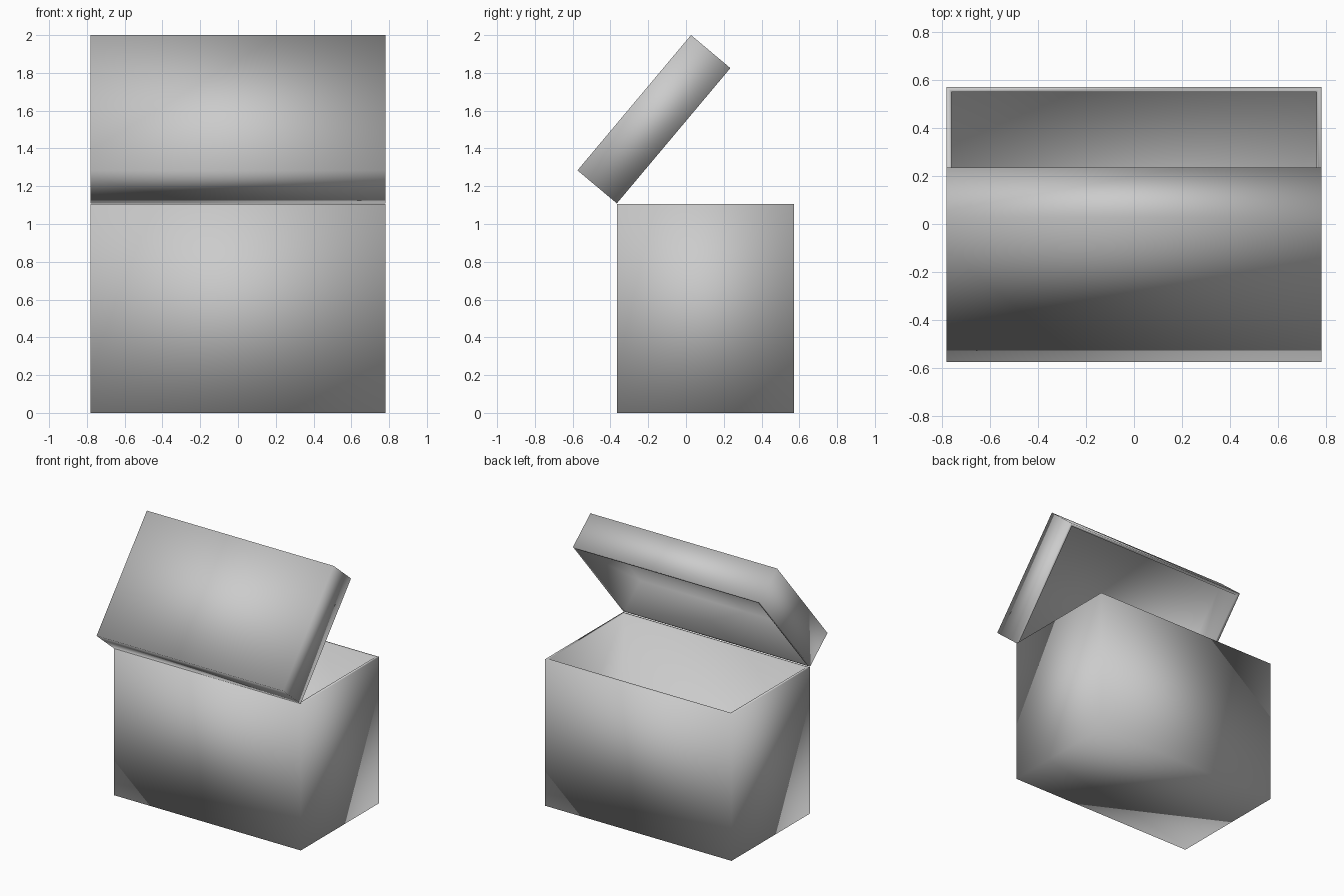
import bpy, bmesh, math

cube = bpy.data.objects.get("Cube")
if cube:
    bpy.data.objects.remove(cube, do_unlink=True)

# Single plain grey for the whole box
grey = bpy.data.materials.new("plain_grey")
grey.use_nodes = True
colour = (0.6, 0.6, 0.6, 1)
grey.diffuse_color = colour
grey.node_tree.nodes["Principled BSDF"].inputs["Base Color"].default_value = colour

WIDTH, DEPTH, WALL = 1.56, 0.935, 0.029


def tray(name, height, location, tilt=0):
    """Open-topped hollow box standing on its origin."""
    bm = bmesh.new()
    bmesh.ops.create_cube(bm, size=1)
    for v in bm.verts:
        v.co.x *= WIDTH
        v.co.y *= DEPTH
        v.co.z = (v.co.z + 0.5) * height
    bm.normal_update()
    top = max(bm.faces, key=lambda f: f.calc_center_median().z)
    # rim, then the cavity pushed down to the floor
    bmesh.ops.inset_region(bm, faces=[top], thickness=WALL)
    cavity = bmesh.ops.extrude_face_region(bm, geom=[top])["geom"]
    floor = [g for g in cavity if isinstance(g, bmesh.types.BMVert)]
    if top.is_valid:
        bmesh.ops.delete(bm, geom=[top], context="FACES_ONLY")
    bmesh.ops.translate(bm, verts=floor, vec=(0, 0, WALL - height))
    bmesh.ops.recalc_face_normals(bm, faces=bm.faces)
    for f in bm.faces:
        f.smooth = True
    mesh = bpy.data.meshes.new(name)
    bm.to_mesh(mesh)
    bm.free()
    mesh.materials.append(grey)
    obj = bpy.data.objects.new(name, mesh)
    obj.location = location
    obj.rotation_euler.x = math.radians(tilt)
    bpy.context.collection.objects.link(obj)
    return obj


# Body, and the lid swung open about its front lower edge
tray("box_body", 1.105, (0, 0.103, 0))
tray("box_lid", 0.272, (0, -0.274, 1.642), tilt=-130)
